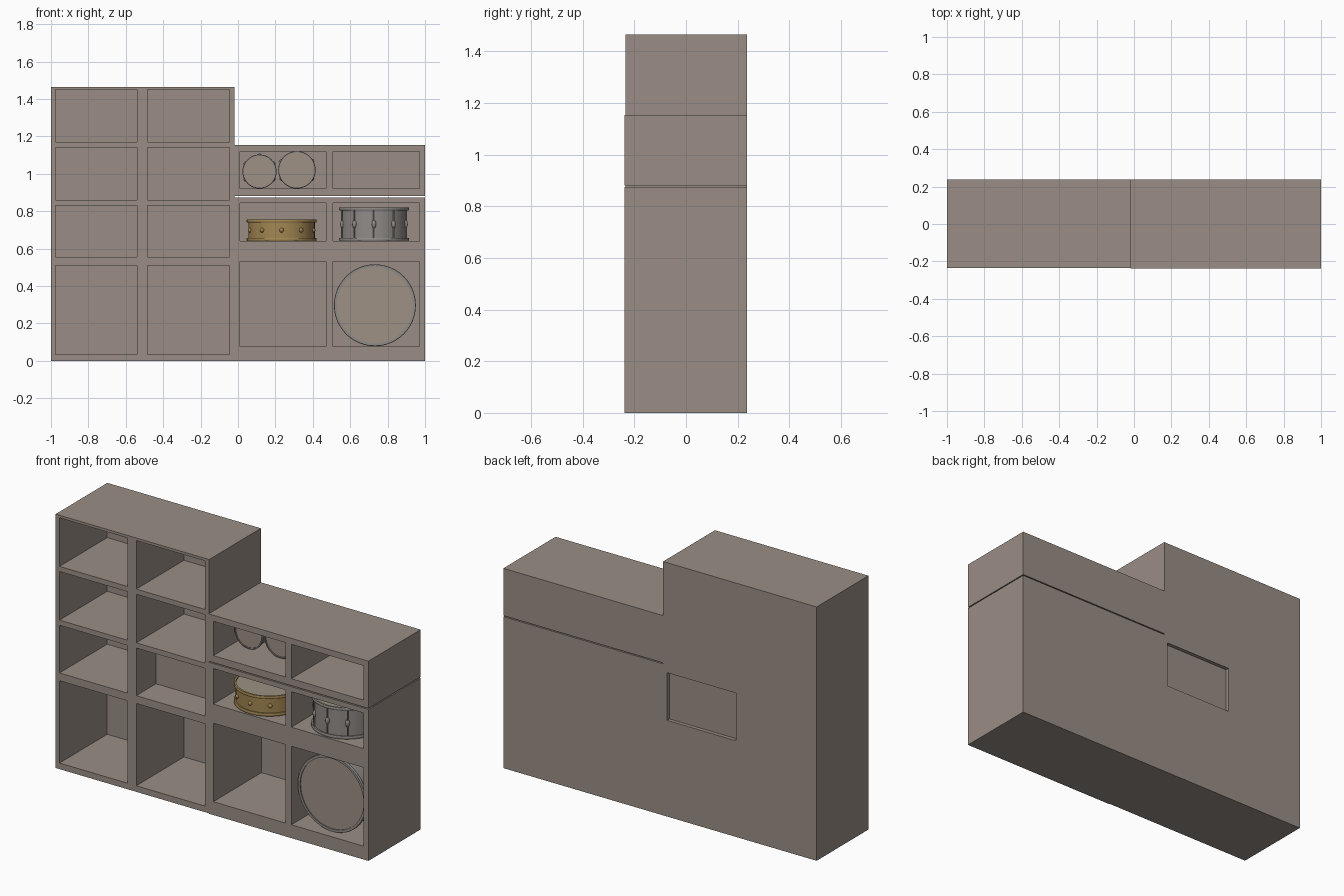
import bpy
import bmesh
from math import pi, cos, sin, radians
from mathutils import Matrix, Vector

cube = bpy.data.objects.get("Cube")
if cube:
    bpy.data.objects.remove(cube, do_unlink=True)


def material(name, r, g, b):
    m = bpy.data.materials.new(name)
    m.use_nodes = True
    m.diffuse_color = (r, g, b, 1)
    m.node_tree.nodes["Principled BSDF"].inputs["Base Color"].default_value = (r, g, b, 1)
    return m


wood = material("grey brown wood", 0.32, 0.27, 0.235)
skin = material("drum skin", 0.34, 0.285, 0.23)
brass = material("brass", 0.36, 0.24, 0.085)
steel = material("steel", 0.28, 0.26, 0.245)


def make_object(name, bm, mat, matrix=None, smooth=False):
    bmesh.ops.recalc_face_normals(bm, faces=bm.faces)
    mesh = bpy.data.meshes.new(name)
    bm.to_mesh(mesh)
    bm.free()
    mesh.materials.append(mat)
    ob = bpy.data.objects.new(name, mesh)
    bpy.context.collection.objects.link(ob)
    if matrix:
        ob.matrix_world = matrix
    if smooth:
        bpy.ops.object.select_all(action='DESELECT')
        ob.select_set(True)
        bpy.context.view_layer.objects.active = ob
        bpy.ops.object.shade_smooth_by_angle(angle=radians(35))
    return ob


def add_box(bm, x, y, z):
    lo, hi = Vector((x[0], y[0], z[0])), Vector((x[1], y[1], z[1]))
    size = Matrix.Diagonal((*(hi - lo), 1))
    bmesh.ops.create_cube(bm, size=1, matrix=Matrix.Translation((lo + hi) / 2) @ size)


def cabinet(name, x, y, z, pockets):
    """A solid block with box-shaped compartments cut out of it."""
    bm = bmesh.new()
    add_box(bm, x, y, z)
    body = make_object(name, bm, wood)
    bm = bmesh.new()
    for p in pockets:
        add_box(bm, *p)
    cutter = make_object(name + "_cutter", bm, wood)
    cutter.hide_render = True
    mod = body.modifiers.new("compartments", 'BOOLEAN')
    mod.operation, mod.solver, mod.object = 'DIFFERENCE', 'EXACT', cutter
    cut = bpy.data.meshes.new_from_object(
        body.evaluated_get(bpy.context.evaluated_depsgraph_get()))
    body.modifiers.clear()
    body.data = cut
    bpy.data.objects.remove(cutter, do_unlink=True)


# Tall cabinet: two columns of four compartments, one of them shallow
DEEP = (-0.4, 0.2)
SHALLOW = (-0.4, -0.055)
columns = [(-0.975, -0.54), (-0.485, -0.045)]
rows = [(0.035, 0.51), (0.555, 0.83), (0.86, 1.14), (1.17, 1.45)]
pockets = [(c, SHALLOW if (i, j) == (1, 1) else DEEP, r)
           for i, c in enumerate(columns) for j, r in enumerate(rows)]
pockets.append((columns[1], (0.215, 0.4), rows[1]))
cabinet("tall_cabinet", (-1, -0.02), (-0.235, 0.237), (0, 1.465), pockets)

# Low cabinet with a separate top unit
columns = [(0.01, 0.47), (0.508, 0.97)]
cabinet("low_cabinet", (-0.02, 1), (-0.239, 0.237), (0, 0.874),
        [(c, DEEP, r) for c in columns for r in [(0.077, 0.53), (0.64, 0.845)]])
cabinet("top_unit", (-0.02, 1), (-0.239, 0.237), (0.88, 1.153),
        [(c, DEEP, (0.92, 1.118)) for c in columns])


def lathe(name, profile, mat, matrix, closed=False, steps=48):
    """Turn a radius/height profile around the local z axis."""
    bm = bmesh.new()
    verts = [bm.verts.new((r, 0, h)) for r, h in profile]
    edges = [bm.edges.new(pair) for pair in zip(verts, verts[1:])]
    if closed:
        edges.append(bm.edges.new((verts[-1], verts[0])))
    bmesh.ops.spin(bm, geom=verts + edges, cent=(0, 0, 0), axis=(0, 0, 1),
                   angle=2 * pi, steps=steps, use_duplicate=False)
    bmesh.ops.remove_doubles(bm, verts=bm.verts, dist=0.00005)
    return make_object(name, bm, mat, matrix, True)


def drum(name, r, h, base, shell, facing=False, hoop=0.012, lugs=10, rods=False):
    """A drum with shell, two skins, two hoops and a ring of lugs."""
    m = Matrix.Translation(base)
    if facing:
        m = m @ Matrix.Rotation(pi / 2, 4, 'X')
    inner, s = r - hoop, r - hoop * 0.8
    lathe(name + "_shell", [(s, 0.004), (s, h - 0.004)], shell, m)
    for part, z in (("back_skin", 0.005), ("front_skin", h - 0.006)):
        lathe(name + "_" + part, [(0, z), (s, z)], skin, m)
    for part, z in (("back_hoop", 0), ("front_hoop", h - 0.016)):
        ring = [(inner, z), (r - 0.002, z), (r, z + 0.003), (r, z + 0.013),
                (r - 0.002, z + 0.016), (inner, z + 0.016)]
        lathe(name + "_" + part, ring, shell, m, True)
    # Lugs, with tension rods where the drum has them
    bm = bmesh.new()
    for i in range(lugs):
        a = 2 * pi * (i + 0.5 * (lugs % 4 == 0)) / lugs - pi / 2
        spot = Matrix.Translation((s * cos(a), s * sin(a), h / 2))
        tall = 0.022 if rods else 0.012
        bmesh.ops.create_uvsphere(bm, u_segments=12, v_segments=8, radius=1,
                                  matrix=spot @ Matrix.Diagonal((0.012, 0.012, tall, 1)))
        if rods:
            out = Matrix.Translation((0.004 * cos(a), 0.004 * sin(a), 0))
            bmesh.ops.create_cone(bm, cap_ends=True, segments=8, radius1=0.004,
                                  radius2=0.004, depth=h - 0.01, matrix=out @ spot)
    make_object(name + "_lugs", bm, shell, m, True)


# Drums on the shelves
drum("brass_snare", 0.187, 0.115, (0.233, -0.045, 0.641), brass, rods=False)
drum("steel_snare", 0.187, 0.18, (0.727, -0.045, 0.641), steel, rods=True)
drum("small_tom", 0.091, 0.2, (0.115, 0.13, 1.012), steel, True, 0.008, 6)
drum("large_tom", 0.1, 0.2, (0.315, 0.13, 1.021), steel, True, 0.008, 6)
drum("bass_drum", 0.219, 0.36, (0.732, 0.17, 0.297), steel, True, 0.016, 8, True)
